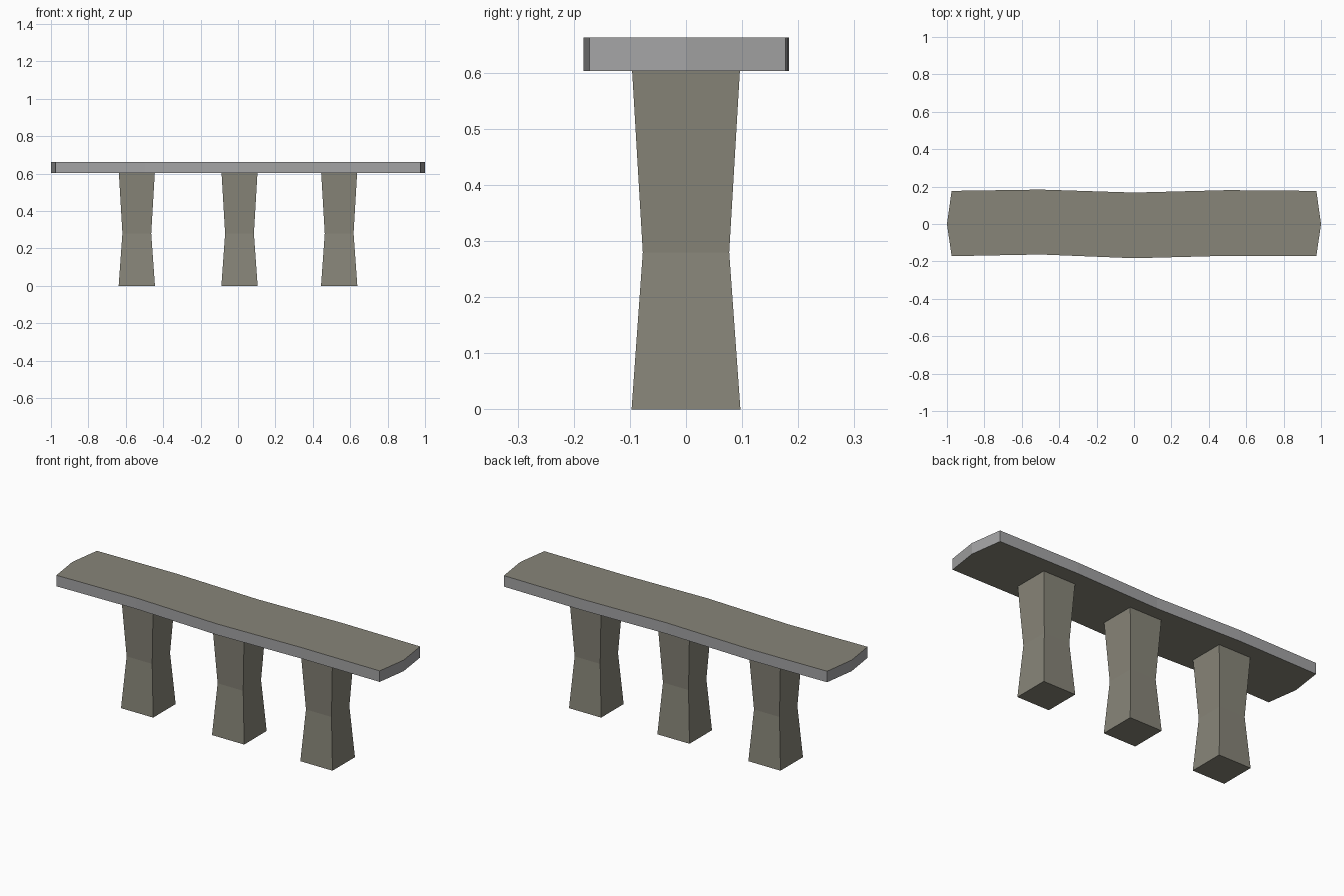
import bpy, bmesh

if "Cube" in bpy.data.objects:
    bpy.data.objects.remove(bpy.data.objects["Cube"])


def material(name, rgb):
    m = bpy.data.materials.new(name)
    m.diffuse_color = (*rgb, 1)
    m.use_nodes = True
    m.node_tree.nodes["Principled BSDF"].inputs["Base Color"].default_value = m.diffuse_color
    return m


stone = material("brown grey stone", (0.245, 0.235, 0.190))
cut_edge = material("pale grey edge", (0.37, 0.37, 0.375))


def loft(name, rings, mats):
    """Skin a stack of equal-length rings and cap both ends."""
    bm = bmesh.new()
    loops = [[bm.verts.new(p) for p in ring] for ring in rings]
    n = len(loops[0])
    for a, b in zip(loops, loops[1:]):
        for i in range(n):
            j = (i + 1) % n
            bm.faces.new((a[i], a[j], b[j], b[i]))
    bm.faces.new(loops[0][::-1])
    bm.faces.new(loops[-1])
    bmesh.ops.recalc_face_normals(bm, faces=bm.faces)
    me = bpy.data.meshes.new(name)
    bm.to_mesh(me)
    bm.free()
    for m in mats:
        me.materials.append(m)
    ob = bpy.data.objects.new(name, me)
    bpy.context.collection.objects.link(ob)
    return ob


# Slab: rough plank outline extruded upward
SLAB_BOTTOM, SLAB_TOP = 0.603, 0.663
outline = [(-1, 0), (-0.975, -0.172), (-0.5, -0.163), (0, -0.183),
           (0.5, -0.170), (0.975, -0.172), (1, 0), (0.975, 0.177),
           (0.5, 0.181), (0, 0.168), (-0.5, 0.184), (-0.975, 0.177)]
slab = loft("slab", [[(x, y, z) for x, y in outline]
                     for z in (SLAB_BOTTOM, SLAB_TOP)], [stone, cut_edge])
# The upright rim is paler than the top and underside
for f in slab.data.polygons:
    f.material_index = 1 if abs(f.normal.z) < 0.5 else 0

# Legs: square pillars pinched at the waist
leg_profile = [(0, 0.097), (0.28, 0.077), (SLAB_BOTTOM, 0.096)]
corners = [(-1, -1), (1, -1), (1, 1), (-1, 1)]
for name, cx in (("left_leg", -0.541), ("middle_leg", 0.008), ("right_leg", 0.541)):
    loft(name, [[(cx + sx * h, sy * h, z) for sx, sy in corners]
                for z, h in leg_profile], [stone])
